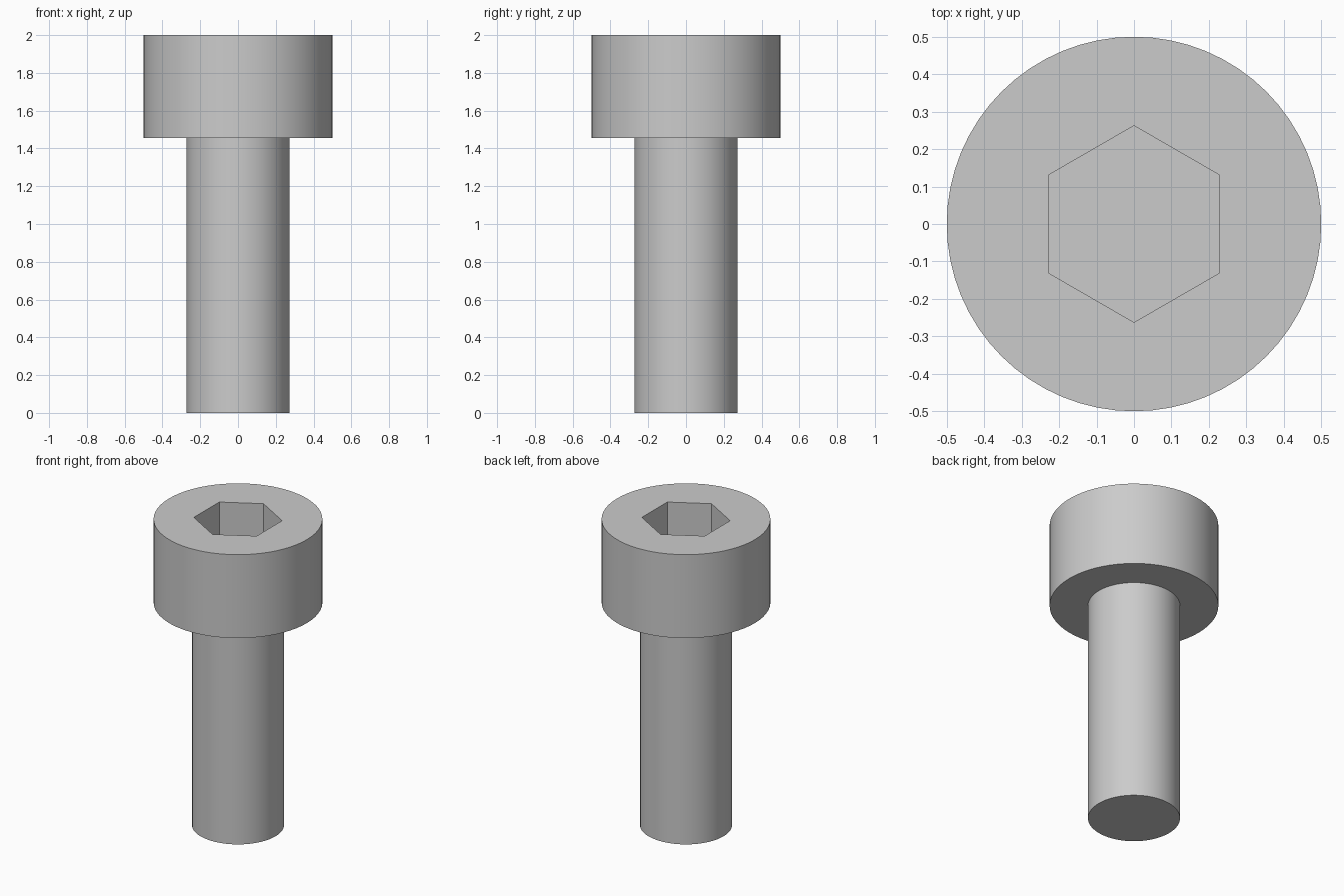
import bpy, math

cube = bpy.data.objects.get("Cube")
if cube:
    bpy.data.objects.remove(cube, do_unlink=True)

SIDES = 64
TOP = 2.0
HEAD_BASE = 1.4545
SOCKET_DEPTH = 0.27
SOCKET_RADIUS = 0.2625

steel = bpy.data.materials.new("grey_steel")
steel.use_nodes = True
colour = (0.6, 0.6, 0.6, 1)
steel.diffuse_color = colour
steel.node_tree.nodes["Principled BSDF"].inputs["Base Color"].default_value = colour


def prism(name, radius, bottom, top, sides=SIDES, turn=0):
    """Upright prism between two heights."""
    bpy.ops.mesh.primitive_cylinder_add(
        vertices=sides, radius=radius, depth=top - bottom,
        location=(0, 0, (bottom + top) / 2), rotation=(0, 0, turn))
    obj = bpy.context.object
    obj.name = name
    obj.data.materials.append(steel)
    return obj


def smooth(obj):
    bpy.ops.object.select_all(action='DESELECT')
    obj.select_set(True)
    bpy.context.view_layer.objects.active = obj
    bpy.ops.object.shade_smooth_by_angle(angle=math.radians(30))


# Shank, reaching slightly into the head
shank = prism("shank", 0.2727, 0, HEAD_BASE + 0.1)
smooth(shank)

# Head with a hexagonal socket, points towards front and back
head = prism("head", 0.5, HEAD_BASE, TOP)
cutter = prism("socket_cutter", SOCKET_RADIUS, TOP - SOCKET_DEPTH, TOP + 0.2, sides=6)
cutter.hide_render = True

cut = head.modifiers.new("socket", 'BOOLEAN')
cut.operation = 'DIFFERENCE'
cut.solver = 'EXACT'
cut.object = cutter
bpy.context.view_layer.objects.active = head
bpy.ops.object.modifier_apply(modifier=cut.name)
bpy.data.objects.remove(cutter, do_unlink=True)
smooth(head)
